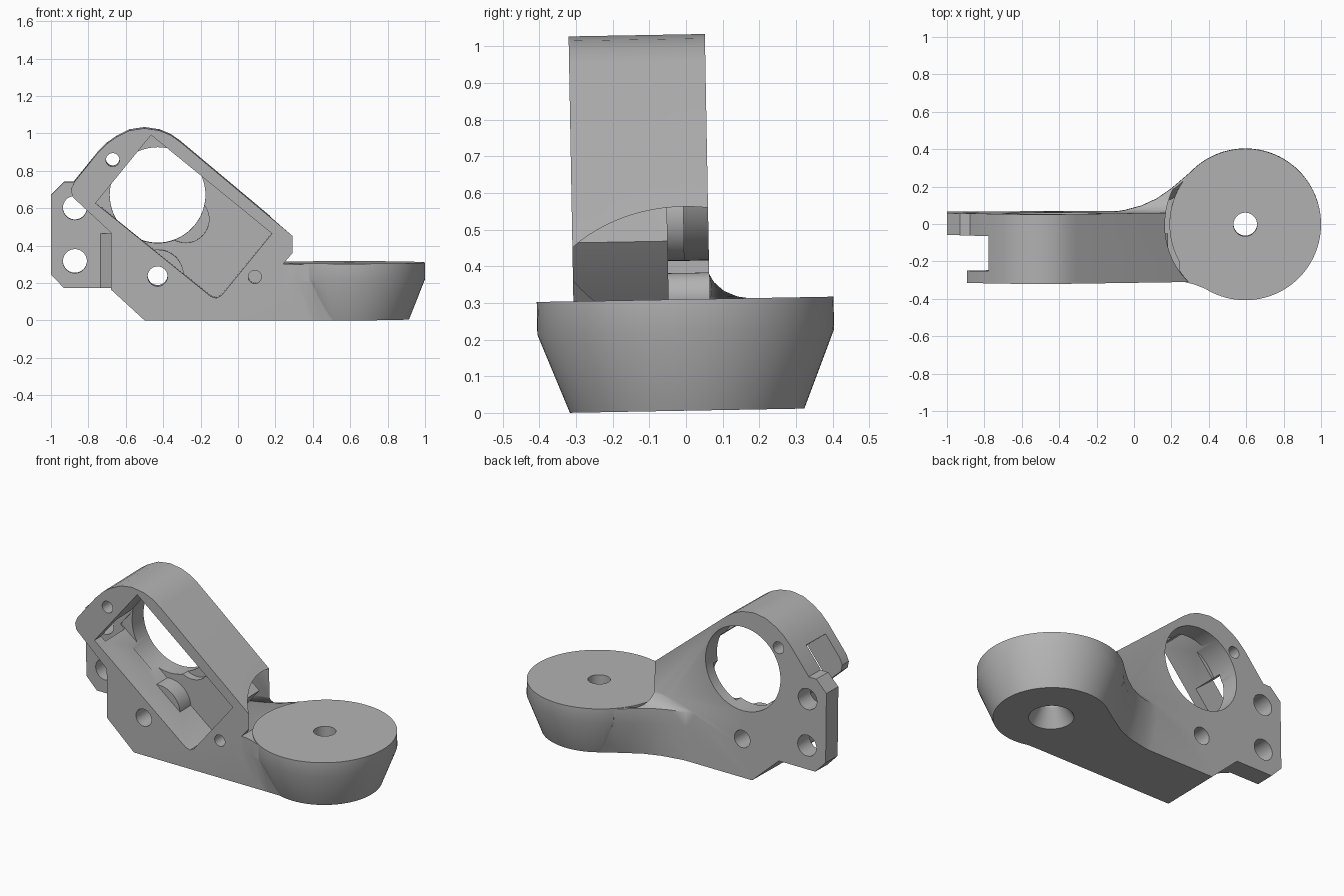
import bpy, bmesh, math
from mathutils import Vector, Matrix

cube = bpy.data.objects.get("Cube")
if cube:
    bpy.data.objects.remove(cube, do_unlink=True)

FRONT, BACK, FLOOR = -0.305, 0.067, -0.045
TILT = math.radians(39.2)
POCKET = Vector((-0.29, 0.545))
DISC = (0.595, 0.0)

grey = bpy.data.materials.new("plain grey")
grey.use_nodes = True
grey.diffuse_color = (0.45, 0.45, 0.45, 1)
grey.node_tree.nodes["Principled BSDF"].inputs["Base Color"].default_value = grey.diffuse_color


def loft(name, rings):
    """Solid through matching rings of points, closed at both ends."""
    bm = bmesh.new()
    loops = [[bm.verts.new(p) for p in ring] for ring in rings]
    n = len(loops[0])
    for a, b in zip(loops, loops[1:]):
        for i in range(n):
            j = (i + 1) % n
            bm.faces.new((a[i], a[j], b[j], b[i]))
    bm.faces.new(loops[0])
    bm.faces.new(loops[-1])
    bmesh.ops.recalc_face_normals(bm, faces=bm.faces)
    mesh = bpy.data.meshes.new(name)
    bm.to_mesh(mesh)
    bm.free()
    mesh.materials.append(grey)
    ob = bpy.data.objects.new(name, mesh)
    bpy.context.collection.objects.link(ob)
    return ob


def prism(name, outline, y0, y1):
    return loft(name, [[(x, y, z) for x, z in outline] for y in (y0, y1)])


def circle(cx, cy, r, n=64):
    return [(cx + r * math.cos(2 * math.pi * i / n),
             cy + r * math.sin(2 * math.pi * i / n)) for i in range(n)]


def rod(name, x, z, r, y0, y1):
    return prism(name, circle(x, z, r), y0, y1)


def turned(name, profile):
    """Upright round solid on the disc axis from (radius, height) pairs."""
    return loft(name, [[(x, y, z) for x, y in circle(*DISC, r, 96)] for r, z in profile])


def tilted(points):
    """Pocket coordinates (along, across) to x, z."""
    c, s = math.cos(TILT), math.sin(TILT)
    return [(POCKET.x + u * c + v * s, POCKET.y - u * s + v * c) for u, v in points]


def combine(base, other, operation):
    other.hide_render = True
    mod = base.modifiers.new(operation, 'BOOLEAN')
    mod.operation, mod.solver, mod.object = operation, 'EXACT', other
    bpy.context.view_layer.objects.active = base
    bpy.ops.object.modifier_apply(modifier=mod.name)
    bpy.data.objects.remove(other, do_unlink=True)


# Main frame outline with rounded top
frame = prism("bracket_frame", [
    (-0.5, 0), (0.595, 0), (0.595, 0.3), (0.24, 0.3), (0.3, 0.37), (0.3, 0.444),
    (-0.31, 0.955), (-0.36, 0.99), (-0.42, 1.015), (-0.5, 1.027), (-0.58, 1.015),
    (-0.65, 0.98), (-0.7, 0.945), (-0.75, 0.895), (-0.875, 0.74), (-0.893, 0.7),
    (-0.885, 0.66), (-0.68, 0.47), (-0.68, 0.165)], FRONT, BACK)

# Mounting tab and its small gusset
combine(frame, prism("mounting_tab", [
    (-0.6, 0.167), (-0.93, 0.167), (-1, 0.24), (-1, 0.665), (-0.93, 0.735),
    (-0.6, 0.735)], -0.05, BACK), 'UNION')
combine(frame, loft("tab_gusset", [
    [(-0.74, -0.045, z), (-0.66, -0.125, z), (-0.66, 0, z)] for z in (0.168, 0.46)]), 'UNION')

# Flared blend between frame and disc, rising into a fillet on the back wall
upper = [(-0.15, 0.06), (-0.05, 0.076), (0.04, 0.1), (0.12, 0.137), (0.2, 0.192), (0.3, 0.278)]
lower = [(-0.15, 0.06), (-0.02, 0.07), (0.1, 0.093), (0.2, 0.13), (0.3, 0.19), (0.42, 0.267)]
tail = [(0.595, 0), (-0.15, 0)]
levels = [[(x, y, z) for x, y in pts + tail]
          for pts, z in ((lower, 0.0), (upper, 0.21), (upper, 0.3))]
for z, k in ((0.31, 0.65), (0.33, 0.35), (0.36, 0.12), (0.39, 0.0)):
    levels.append([(x, 0.06 + (y - 0.06) * k, z) for x, y in upper]
                  + [(x, y, z) for x, y in tail])
combine(frame, loft("back_blend", levels), 'UNION')

front_top = [(0.2, -0.3), (0.27, -0.308), (0.32, -0.32), (0.39, -0.347), (0.5, -0.2)]
front_low = [(0.2, -0.3), (0.34, -0.304), (0.42, -0.306), (0.52, -0.308), (0.55, -0.2)]
combine(frame, loft("front_blend", [[(x, y, z) for x, y in pts] for pts, z in (
    (front_low, 0.001), (front_top, 0.21), (front_top, 0.3))]), 'UNION')

# Clearance above the disc, then the disc itself
combine(frame, turned("disc_clearance", [(0.43, 0.302), (0.43, 1.3)]), 'DIFFERENCE')
combine(frame, turned("pivot_disc", [(0.32, 0), (0.405, 0.215), (0.405, 0.304)]), 'UNION')

# Tilted pocket with one rounded corner, and the open end slot
combine(frame, prism("pocket", tilted([
    (-0.417, 0.235), (0.417, 0.235), (0.417, -0.19), (0.405, -0.22), (0.375, -0.232),
    (-0.417, -0.235)]), -0.6, FLOOR), 'DIFFERENCE')
combine(frame, prism("end_slot", tilted([
    (-0.75, -0.063), (-0.38, -0.063), (-0.38, -0.4), (-0.75, -0.4)]),
    -0.24, -0.052), 'DIFFERENCE')

# Boss inside the pocket
combine(frame, rod("screw_boss", -0.43, 0.235, 0.14, -0.15, 0.0), 'UNION')

# Large opening, floor recess and drilled holes: x, z, radius, start, end
for x, z, r, y0, y1 in (
        (-0.43, 0.665, 0.256, -0.1, 0.3),
        (-0.28, 0.535, 0.125, -0.1, 0.0),
        (-0.43, 0.235, 0.053, -0.6, 0.3),
        (-0.67, 0.858, 0.036, -0.6, 0.3),
        (0.09, 0.232, 0.035, -0.6, -0.1),
        (-0.872, 0.597, 0.064, -0.15, 0.3),
        (-0.872, 0.312, 0.064, -0.15, 0.3)):
    combine(frame, rod("drill", x, z, r, y0, y1), 'DIFFERENCE')

# Pivot hole with countersink underneath
combine(frame, turned("pivot_hole", [
    (0.135, -0.05), (0.125, 0.0), (0.063, 0.1), (0.063, 0.5)]), 'DIFFERENCE')

# Slight lean of the whole part
frame.data.transform(Matrix.Translation((0, 0.003, 0.006)) @ Matrix.Rotation(0.018, 4, 'X'))

bpy.ops.object.select_all(action='DESELECT')
frame.select_set(True)
bpy.context.view_layer.objects.active = frame
bpy.ops.object.shade_smooth_by_angle(angle=math.radians(28))
